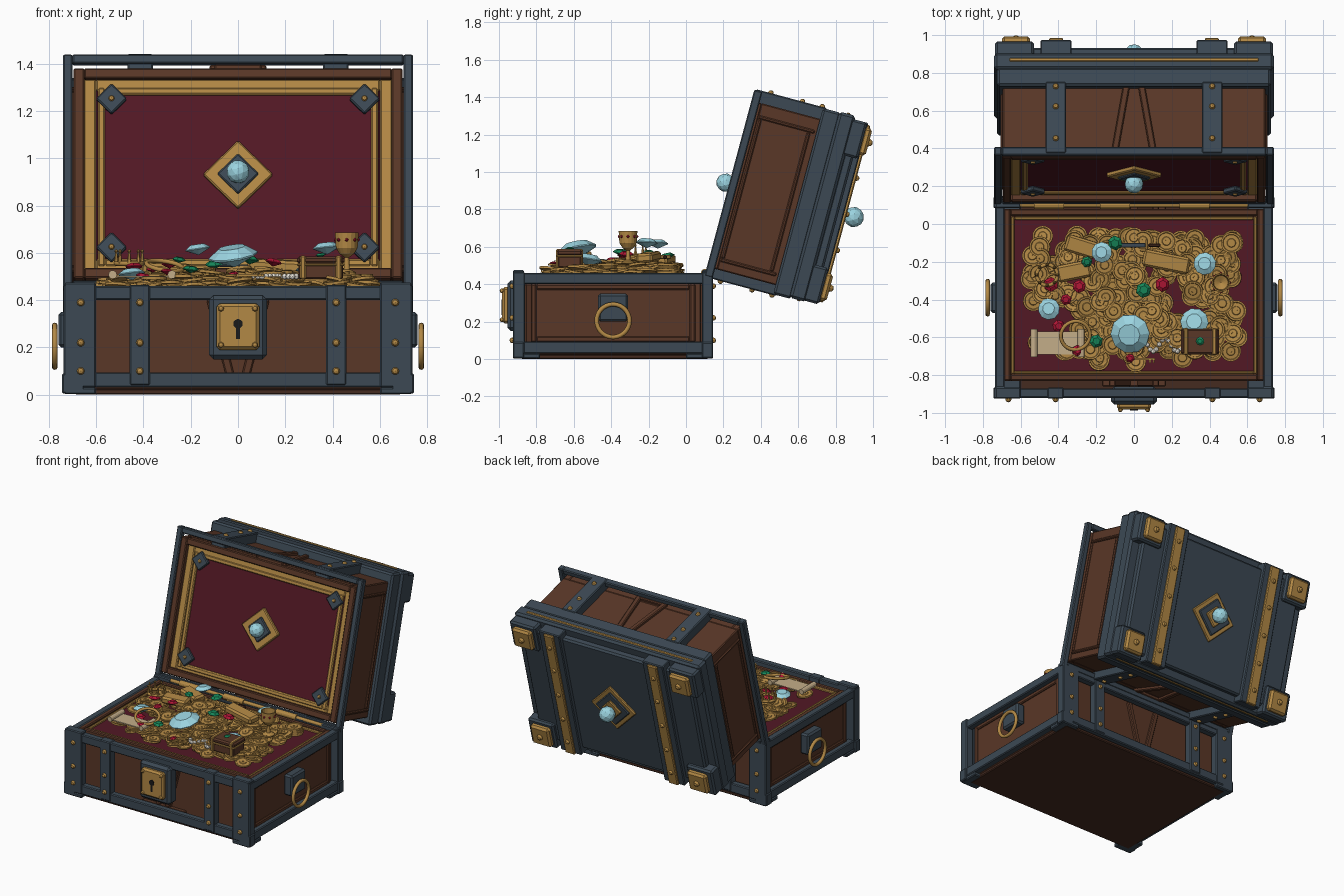
import bpy, bmesh, random
from math import pi, sin, cos, radians
from mathutils import Matrix, Vector, Euler

if "Cube" in bpy.data.objects:
    bpy.data.objects.remove(bpy.data.objects["Cube"])

random.seed(4)
I = Matrix.Identity(4)
LID = Matrix.Translation((0, .10, .45)) @ Matrix.Rotation(radians(-105), 4, 'X')

def mat(name, r, g, b):
    m = bpy.data.materials.new(name)
    m.diffuse_color = (r, g, b, 1)
    m.use_nodes = True
    m.node_tree.nodes["Principled BSDF"].inputs["Base Color"].default_value = m.diffuse_color
    return m

SLATE = mat("slate", .045, .066, .088)
WOOD = mat("wood", .10, .038, .02)
DARK = mat("dark_wood", .06, .024, .014)
GOLD = mat("gold", .45, .25, .06)
RED = mat("velvet", .085, .009, .018)
ICE = mat("diamond", .33, .66, .75)
RUBY = mat("ruby", .42, .008, .035)
GREEN = mat("emerald", .008, .24, .10)
PAPER = mat("parchment", .55, .42, .25)
PEARL = mat("pearl", .8, .76, .68)
BLACK = mat("keyhole_black", .01, .01, .01)

def put(name, mesh, m, loc, rot=(0, 0, 0), lid=False, scale=1):
    if not mesh.materials:
        mesh.materials.append(m)
    o = bpy.data.objects.new(name, mesh)
    bpy.context.collection.objects.link(o)
    loc = Vector((loc[0], -loc[1], loc[2])) if lid else Vector(loc)
    o.matrix_world = ((LID if lid else I) @ Matrix.Translation(loc)
                      @ Euler(rot).to_matrix().to_4x4() @ Matrix.Scale(scale, 4))
    return o

# lid parts use (x, distance from hinge, outward height)
def box(name, m, x, y, z, lid=False, rot=(0, 0, 0), bev=.006):
    bm = bmesh.new()
    bmesh.ops.create_cube(bm, size=1)
    s = [abs(a[1] - a[0]) for a in (x, y, z)]
    bmesh.ops.scale(bm, vec=s, verts=bm.verts)
    if bev:
        bmesh.ops.bevel(bm, geom=bm.edges[:], offset=min(bev, min(s) * .3), segments=1, affect='EDGES')
    me = bpy.data.meshes.new(name)
    bm.to_mesh(me)
    bm.free()
    return put(name, me, m, [(a[0] + a[1]) / 2 for a in (x, y, z)], rot, lid)

def frame(name, m, hx, y, w, z, lid=False):
    for s in (-1, 1):
        box(name + "_side", m, sorted((s * hx, s * (hx - w))), y, z, lid)
    for a, b in ((y[0], y[0] + w), (y[1] - w, y[1])):
        box(name + "_end", m, (-hx + w, hx - w), (a, b), z, lid)

def lathe(name, prof, n, closed=False, smooth=False):
    bm = bmesh.new()
    rings = [[bm.verts.new((r * cos(2 * pi * i / n), r * sin(2 * pi * i / n), z)) for i in range(n)] for r, z in prof]
    k = len(rings)
    for j in range(k if closed else k - 1):
        a, b = rings[j], rings[(j + 1) % k]
        for i in range(n):
            bm.faces.new((a[i], a[(i + 1) % n], b[(i + 1) % n], b[i]))
    bmesh.ops.remove_doubles(bm, verts=bm.verts, dist=1e-5)
    bmesh.ops.recalc_face_normals(bm, faces=bm.faces)
    for f in bm.faces:
        f.smooth = smooth
    me = bpy.data.meshes.new(name)
    bm.to_mesh(me)
    bm.free()
    return me

def ring(name, R, r, n=28):
    return lathe(name, [(R + r * cos(t * pi / 4), r * sin(t * pi / 4)) for t in range(8)], n, True, True)

def ball(name, r, sub=2):
    bm = bmesh.new()
    bmesh.ops.create_icosphere(bm, subdivisions=sub, radius=r)
    me = bpy.data.meshes.new(name)
    bm.to_mesh(me)
    bm.free()
    return me

STUD = lathe("stud", [(0, -.01), (.016, -.01), (.016, 0), (.011, .01), (0, .014)], 10)
ORB = ball("orb", .05)
UP, FR, BK = (0, 0, 0), (pi / 2, 0, 0), (-pi / 2, 0, 0)

# base box, lining and rims
box("base_body", WOOD, (-.69, .69), (-.83, .08), (.02, .42))
box("base_bottom", DARK, (-.69, .69), (-.88, .12), (0, .025))
box("base_velvet", RED, (-.64, .64), (-.79, .04), (.40, .435))
frame("base_wood_rim", WOOD, .69, (-.83, .08), .035, (.41, .455))
frame("base_gold_trim", GOLD, .65, (-.795, .04), .018, (.42, .45))
frame("base_top_rail", SLATE, .735, (-.92, .14), .05, (.40, .46))
frame("base_bottom_rail", SLATE, .735, (-.92, .14), .05, (.03, .095))

# corner posts, straps and studs on front and back of the base
for y, t, face in (((-.925, -.865), -.93, FR), ((.085, .145), .147, BK)):
    for s in (-1, 1):
        box("base_post", SLATE, sorted((s * .60, s * .735)), y, (.03, .475))
        box("base_foot", SLATE, sorted((s * .65, s * .745)), y, (.005, .09))
        box("base_corner_plate", SLATE, sorted((s * .60, s * .735)), (min(y) - .0 if t < 0 else .0, -.78 if t < 0 else .145), (.002, .03))
        box("base_strap", SLATE, sorted((s * .372, s * .458)), y, (.04, .465))
        for x in (.415, .665):
            for z in (.10, .22, .39):
                put("base_stud", STUD, GOLD, (s * x, t, z), face)
    yy = (-.86, -.82) if t < 0 else (.07, .10)
    for s in (-1, 1):
        box("base_fan_plank", WOOD, (s * .075 - .018, s * .075 + .018), yy, (.08, .41), rot=(0, s * .25, 0))
    box("base_keystone", WOOD, (-.17, .17), yy, (.03, .085))

# side panels and ring handles
HANDLE = ring("handle_ring", .088, .012)
for s in (-1, 1):
    for y in ((-.83, -.80), (.02, .05)):
        box("side_panel_stile", WOOD, sorted((s * .68, s * .702)), y, (.09, .40))
    for z in ((.09, .12), (.37, .40)):
        box("side_panel_bar", WOOD, sorted((s * .68, s * .702)), (-.80, .02), z)
    for y in ((-.925, -.86), (.085, .145)):
        box("side_post", SLATE, sorted((s * .68, s * .738)), y, (.03, .465))
    box("handle_bracket", SLATE, sorted((s * .69, s * .76)), (-.47, -.31), (.20, .35), bev=.012)
    put("handle", HANDLE, GOLD, (s * .775, -.39, .205), (0, pi / 2, 0))

# lock
box("lock_backplate", SLATE, (-.122, .122), (-.955, -.86), (.15, .42), bev=.018)
box("lock_plate", GOLD, (-.09, .09), (-.983, -.94), (.19, .385), bev=.014)
put("keyhole_top", lathe("keyhole_top", [(0, 0), (.02, 0), (.02, .006), (0, .006)], 14), BLACK, (0, -.981, .30), FR)
box("keyhole_slot", BLACK, (-.008, .008), (-.987, -.98), (.235, .295), bev=0)
for x in (-.072, .072):
    for z in (.21, .365):
        put("lock_stud", STUD, GOLD, (x, -.985, z), FR, scale=.8)

# hinge bar
put("hinge_rod", lathe("hinge_rod", [(0, -.62), (.012, -.62), (.012, .62), (0, .62)], 12), GOLD, (0, .10, .462), (0, pi / 2, 0))
BARREL = lathe("hinge_barrel", [(0, -.08), (.02, -.08), (.02, .08), (0, .08)], 12)
for x in (-.45, .32, -.1):
    put("hinge_barrel", BARREL, GOLD, (x, .10, .462), (0, pi / 2, 0))

# lid body and inner face
L = True
box("lid_body", WOOD, (-.695, .695), (.045, .965), (.055, .42), L)
frame("lid_rail", SLATE, .74, (-.005, 1.025), .04, (0, .045), L)
frame("lid_wood_rim", WOOD, .695, (.045, .965), .045, (0, .06), L)
frame("lid_gold_wide", GOLD, .652, (.085, .925), .052, (.03, .06), L)
box("lid_velvet", RED, (-.60, .60), (.11, .89), (.04, .06), L)
frame("lid_gold_trim", GOLD, .592, (.105, .885), .03, (.025, .05), L)
Q = (0, 0, pi / 4)
def plate(name, m, x, d, side, z):
    box(name, m, (x - side / 2, x + side / 2), (d - side / 2, d + side / 2), z, L, Q)
for x in (-.535, .535):
    for d in (.185, .835):
        plate("lid_corner_diamond", SLATE, x, d, .094, (.012, .04))
        put("lid_inner_stud", STUD, GOLD, (x, d, .012), (pi, 0, 0), L, .8)
plate("inner_diamond_gold", GOLD, 0, .505, .21, (.018, .045))
plate("inner_diamond_slate", SLATE, 0, .505, .125, (.006, .03))
put("inner_gem", ORB, ICE, (0, .505, -.02), UP, L)

# lid front and rear straps, fan planks, side panels
for d, face, fd in (((.955, 1.03), FR, 1.032), ((-.01, .06), BK, -.012)):
    for s in (-1, 1):
        box("lid_strap", SLATE, sorted((s * .36, s * .468)), d, (.01, .40), L)
        for u in (.09, .265, .375):
            put("lid_strap_stud", STUD, GOLD, (s * .414, fd, u), face, L)
        yy = (.955, .985) if fd > 0 else (.025, .06)
        box("lid_fan_plank", WOOD, (s * .072 - .018, s * .072 + .018), yy, (.02, .39), L, rot=(0, -s * .17, 0))
    box("lid_keystone", WOOD, (-.1, .1), yy, (.01, .05), L)
for s in (-1, 1):
    for d in ((.09, .11), (.88, .90)):
        box("lid_side_stile", WOOD, sorted((s * .68, s * .706)), d, (.06, .37), L)
    for u in ((.06, .08), (.33, .35)):
        box("lid_side_bar", WOOD, sorted((s * .68, s * .706)), (.11, .88), u, L)

# stepped slate crown of the lid
box("lid_band_lower", SLATE, (-.725, .725), (-.005, 1.025), (.38, .48), L, bev=.012)
box("lid_band_upper", SLATE, (-.74, .74), (0, 1.03), (.47, .56), L, bev=.014)
box("lid_top_plate", SLATE, (-.67, .67), (.06, .97), (.55, .605), L, bev=.012)
for d in ((1.02, 1.036), (-.006, .01)):
    box("lid_gold_strip", GOLD, (-.66, .66), d, (.51, .53), L)
for s in (-1, 1):
    box("top_strap", SLATE, sorted((s * .33, s * .495)), (.02, 1.01), (.54, .635), L)
    box("top_strap_gold", GOLD, sorted((s * .375, s * .45)), (.02, 1.0), (.62, .65), L)
    for d in (.12, .31, .51, .71, .90):
        put("top_strap_stud", STUD, GOLD, (s * .413, d, .652), UP, L)
    for d in (.105, .91):
        box("top_corner_base", SLATE, sorted((s * .53, s * .735)), (d - .1, d + .1), (.54, .63), L, bev=.012)
        box("top_corner_gold", GOLD, sorted((s * .55, s * .70)), (d - .075, d + .075), (.62, .665), L, bev=.014)
        put("top_corner_stud", STUD, GOLD, (s * .625, d, .668), UP, L, 1.3)
plate("top_diamond_gold", GOLD, 0, .505, .25, (.60, .62))
plate("top_diamond_slate", SLATE, 0, .505, .19, (.60, .632))
plate("top_diamond_core", GOLD, 0, .505, .11, (.60, .645))
put("top_gem", ORB, ICE, (0, .505, .69), UP, L, 1.1)

# coins
COIN = lathe("coin", [(0, 0), (.055, 0), (.055, .012), (.046, .012), (.043, .008), (.024, .008), (.021, .012), (.006, .012), (.006, .008), (0, .008)], 18)
count = 0
while count < 240:
    x, y = random.uniform(-.55, .55), random.uniform(-.73, -.06)
    if (x - .22) ** 2 + (y + .36) ** 2 < .006 or (x + .42) ** 2 + (y + .52) ** 2 < .015 or (y < -.68 and abs(x) > .3):
        continue
    h = max(0, 1 - (x / .6) ** 2) * max(0, 1 - ((y + .36) / .4) ** 2)
    z = .443 + random.uniform(.2, 1) * (.03 + .055 * h)
    put("coin", COIN, GOLD, (x, y, z), (random.gauss(0, .12), random.gauss(0, .12), random.uniform(0, 6)))
    count += 1
for x, y, n in ((.33, -.62, 3), (.52, -.1, 4), (.47, -.42, 4), (-.5, -.12, 3), (-.05, -.3, 4)):
    for k in range(n):
        put("stacked_coin", COIN, GOLD, (x + random.uniform(-.006, .006), y, .46 + k * .013))

# gold bars
for x, y, z, l, a in ((-.28, -.12, .53, .17, -.3), (-.32, -.25, .53, .18, .2), (.17, -.2, .545, .25, -.2)):
    box("gold_bar", GOLD, (x - l / 2, x + l / 2), (y - .045, y + .045), (z - .025, z + .025), rot=(.05, .05, a), bev=.012)

# cut stones
CUT = [(0, -.45), (1, 0), (1, .06), (.55, .38), (0, .38)]
def stone(name, m, spots, n=8):
    me = lathe(name, CUT, n)
    for x, y, z, r in spots:
        put(name, me, m, (x, y, z), (random.uniform(-.2, .2), random.uniform(-.2, .2), random.random()), False, r)
stone("diamond", ICE, [(-.02, -.58, .585, .105), (-.17, -.15, .615, .055), (-.45, -.45, .51, .058), (.375, -.21, .62, .06), (.32, -.52, .53, .075)], 10)
stone("ruby", RUBY, [(-.44, -.32, .54, .04), (-.36, -.4, .53, .03), (-.4, -.54, .5, .034), (-.29, -.33, .55, .036), (.15, -.32, .56, .04), (-.3, -.67, .52, .03), (-.02, -.71, .51, .024)], 6)
stone("emerald", GREEN, [(.05, -.35, .57, .042), (-.25, -.2, .57, .03), (-.1, -.1, .55, .04), (-.2, -.62, .53, .036)], 6)

# goblet
put("goblet", lathe("goblet", [(0, 0), (.04, 0), (.04, .008), (.013, .02), (.01, .07), (.03, .085), (.046, .11), (.05, .175), (.043, .175), (.038, .115), (0, .095)], 16), GOLD, (.46, -.31, .51))
SEED = ball("seed_gem", .008, 1)
for k in range(8):
    put("goblet_gem", SEED.copy(), RUBY, (.46 + .048 * cos(k * pi / 4), -.31 + .048 * sin(k * pi / 4), .655))

# crown, bracelet
put("crown_band", ring("crown_band", .055, .01, 16), GOLD, (-.46, -.27, .555))
for k in range(8):
    a = k * pi / 4
    put("crown_spike", lathe("spike", [(.011, 0), (.004, .045), (.008, .052), (0, .062)], 6), GOLD, (-.46 + .055 * cos(a), -.27 + .055 * sin(a), .555))
put("bracelet", ring("bracelet", .078, .01), GOLD, (-.31, -.59, .545), (.25, .15, 0))

# little casket
box("casket_body", WOOD, (.255, .445), (-.685, -.56), (.49, .55))
box("casket_lid", WOOD, (.25, .45), (-.69, -.555), (.553, .585), bev=.014)
for x in (.275, .425):
    box("casket_band", GOLD, (x - .012, x + .012), (-.694, -.551), (.487, .589))
box("casket_seam", GOLD, (.25, .45), (-.692, -.553), (.545, .555))
stone("casket_emerald", GREEN, [(.35, -.62, .59, .022)])

# scroll map
box("scroll_sheet", PAPER, (-.53, -.28), (-.69, -.57), (.495, .503), bev=0)
for x in (-.53, -.28):
    put("scroll_roll", lathe("scroll_roll", [(0, -.075), (.018, -.075), (.018, .075), (0, .075)], 12), PAPER, (x, -.63, .508), FR)

# pearls, key, dagger
BEAD = ball("bead", .013)
for k in range(13):
    put("pearl", BEAD, PEARL, (.07 + k * .016, -.64 - .035 * sin(k * .8), .50))
put("key_bow", ring("key_bow", .02, .005, 14), GOLD, (-.03, -.715, .505))
box("key_shaft", GOLD, (-.01, .11), (-.72, -.71), (.50, .51), bev=0)
for x in (.08, .1):
    box("key_tooth", GOLD, (x, x + .009), (-.735, -.71), (.50, .51), bev=0)
box("dagger_blade", SLATE, (-.08, .06), (-.125, -.10), (.54, .55))
box("dagger_guard", GOLD, (.06, .075), (-.145, -.08), (.535, .555))
box("dagger_grip", DARK, (.075, .14), (-.122, -.102), (.535, .555))
